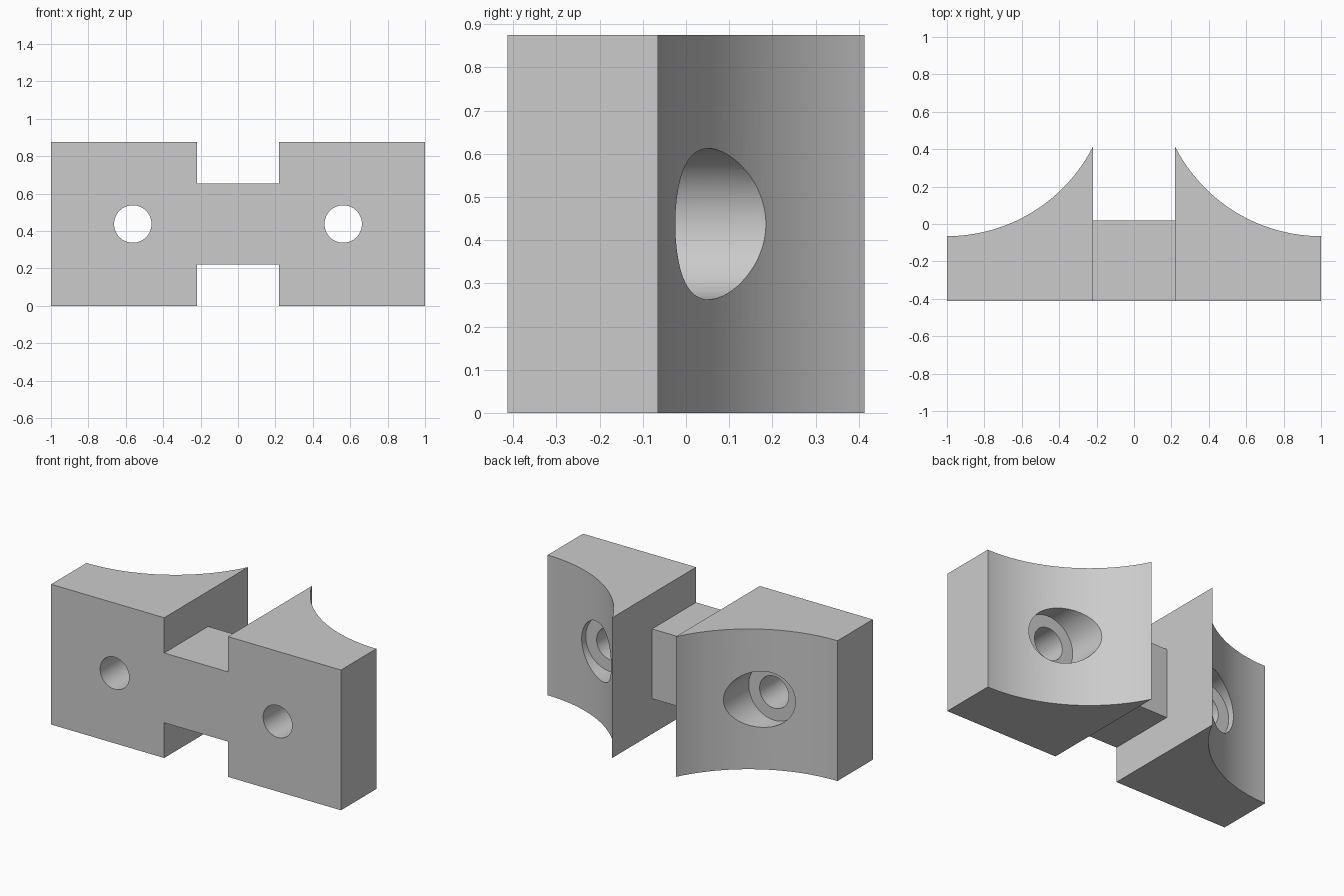
import bpy, bmesh, math
from mathutils import Vector, Matrix

if "Cube" in bpy.data.objects:
    bpy.data.objects.remove(bpy.data.objects["Cube"])

HEIGHT = 0.875
INNER, OUTER = 0.22, 1.0           # x extent of each end block
FRONT, EDGE, TIP = -0.413, -0.065, 0.413
HOLE_X, MID_Z = 0.5625, HEIGHT / 2

grey = bpy.data.materials.new("light_grey")
grey.use_nodes = True
grey.diffuse_color = (0.6, 0.6, 0.6, 1)
grey.node_tree.nodes["Principled BSDF"].inputs["Base Color"].default_value = (0.6, 0.6, 0.6, 1)


def make_object(name, bm):
    mesh = bpy.data.meshes.new(name)
    bm.to_mesh(mesh)
    bm.free()
    mesh.materials.append(grey)
    obj = bpy.data.objects.new(name, mesh)
    bpy.context.collection.objects.link(obj)
    return obj


def bore_cutter(name, radius, y0, y1):
    bm = bmesh.new()
    place = Matrix.Translation((HOLE_X, (y0 + y1) / 2, MID_Z)) @ Matrix.Rotation(math.pi / 2, 4, "X")
    bmesh.ops.create_cone(bm, cap_ends=True, segments=64, radius1=radius,
                          radius2=radius, depth=y1 - y0, matrix=place)
    obj = make_object(name, bm)
    obj.modifiers.new("mirror", "MIRROR")
    obj.hide_render = True
    obj.hide_set(True)
    return obj


# End block: plan outline with a concave arc at the back, extruded upward
span, rise = OUTER - INNER, TIP - EDGE
radius = (span ** 2 + rise ** 2) / (2 * rise)
sweep = math.asin(span / radius)
steps = 32
outline = [(INNER, FRONT), (OUTER, FRONT)]
for i in range(steps + 1):
    a = sweep * i / steps
    outline.append((OUTER - radius * math.sin(a), EDGE + radius * (1 - math.cos(a))))

bm = bmesh.new()
base = bm.faces.new([bm.verts.new((x, y, 0)) for x, y in outline])
top = bmesh.ops.extrude_face_region(bm, geom=[base], use_keep_orig=True)
bmesh.ops.translate(bm, vec=(0, 0, HEIGHT),
                    verts=[g for g in top["geom"] if isinstance(g, bmesh.types.BMVert)])
bmesh.ops.recalc_face_normals(bm, faces=bm.faces)


# Bridge: mark its rectangle on the inner wall and pull it to the middle
def inner_wall():
    return [f for f in bm.faces if all(abs(v.co.x - INNER) < 1e-4 for v in f.verts)]


for point, normal in (((0, 0, 0.22), (0, 0, 1)), ((0, 0, 0.655), (0, 0, 1)), ((0, 0.02, 0), (0, 1, 0))):
    faces = inner_wall()
    geom = set(faces)
    for f in faces:
        geom.update(f.edges)
        geom.update(f.verts)
    bmesh.ops.bisect_plane(bm, geom=list(geom), plane_co=point, plane_no=normal)

patch = [f for f in inner_wall()
         if 0.22 < f.calc_center_median().z < 0.655 and f.calc_center_median().y < 0.02]
pulled = bmesh.ops.extrude_discrete_faces(bm, faces=patch)["faces"]
for f in pulled:
    for v in f.verts:
        v.co.x = 0
bmesh.ops.delete(bm, geom=pulled, context="FACES_ONLY")
bmesh.ops.recalc_face_normals(bm, faces=bm.faces)
body = make_object("clamp_body", bm)

# Mirror the half, then cut counterbores and through holes
cutters = [bore_cutter("counterbore_cutter", 0.175, -0.065, 0.7),
           bore_cutter("bolt_hole_cutter", 0.1, -0.6, 0.6)]
body.modifiers.new("mirror", "MIRROR")
for cutter in cutters:
    cut = body.modifiers.new(cutter.name, "BOOLEAN")
    cut.operation = "DIFFERENCE"
    cut.solver = "EXACT"
    cut.object = cutter

bpy.ops.object.select_all(action="DESELECT")
body.select_set(True)
bpy.context.view_layer.objects.active = body
for name in [m.name for m in body.modifiers]:
    bpy.ops.object.modifier_apply(modifier=name)
for cutter in cutters:
    bpy.data.objects.remove(cutter)
bpy.ops.object.shade_smooth_by_angle(angle=math.radians(30))
